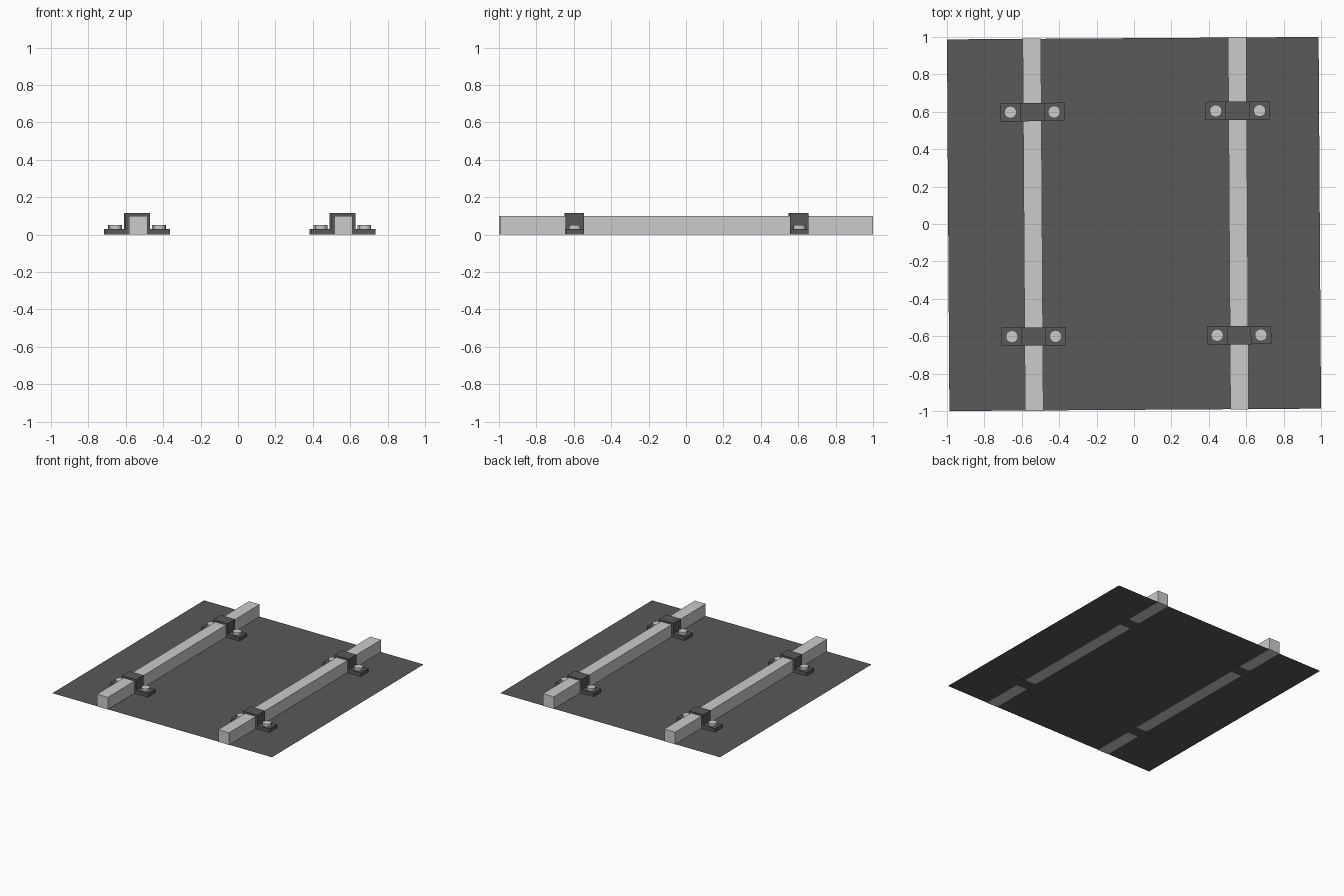
import bpy, bmesh
from math import radians
from mathutils import Matrix

if "Cube" in bpy.data.objects:
    bpy.data.objects.remove(bpy.data.objects["Cube"])

TURN = Matrix.Rotation(0.0065, 4, 'Z')   # whole model sits very slightly turned
SIDE = 1.987

dark = bpy.data.materials.new("dark_metal")
dark.diffuse_color = (0.1, 0.1, 0.1, 1)
dark.use_nodes = True
dark.node_tree.nodes["Principled BSDF"].inputs["Base Color"].default_value = dark.diffuse_color


def finish(name, bm, loc, mat=None):
    bmesh.ops.recalc_face_normals(bm, faces=bm.faces)
    mesh = bpy.data.meshes.new(name)
    bm.to_mesh(mesh)
    bm.free()
    obj = bpy.data.objects.new(name, mesh)
    obj.matrix_world = TURN @ Matrix.Translation(loc)
    if mat:
        mesh.materials.append(mat)
    bpy.context.collection.objects.link(obj)
    return obj


def box(name, size, loc):
    bm = bmesh.new()
    bmesh.ops.create_cube(bm, size=1)
    bmesh.ops.scale(bm, vec=size, verts=bm.verts)
    return finish(name, bm, loc)


def clamp(name, loc):
    # hat-shaped section, extruded along the rail
    half = [(0.172, 0), (0.172, 0.03), (0.065, 0.03), (0.065, 0.115)]
    section = half + [(-x, z) for x, z in reversed(half)]
    bm = bmesh.new()
    face = bm.faces.new([bm.verts.new((x, -0.049, z)) for x, z in section])
    ext = bmesh.ops.extrude_face_region(bm, geom=[face])
    moved = [g for g in ext["geom"] if isinstance(g, bmesh.types.BMVert)]
    bmesh.ops.translate(bm, vec=(0, 0.098, 0), verts=moved)
    finish(name, bm, loc, dark)


def bolt(name, loc):
    bm = bmesh.new()
    bmesh.ops.create_cone(bm, cap_ends=True, segments=16,
                          radius1=0.033, radius2=0.033, depth=0.022)
    finish(name, bm, loc)


# thin base sheet
bm = bmesh.new()
bmesh.ops.create_grid(bm, x_segments=1, y_segments=1, size=SIDE / 2)
finish("base_sheet", bm, (0, 0, 0.001), dark)

# rails, each held by two bolted clamps
for side, x in (("left", -0.54), ("right", 0.558)):
    box(f"{side}_rail", (0.098, SIDE + 0.004, 0.1), (x, 0, 0.0505))
    for end, y in (("front", -0.598), ("back", 0.602)):
        clamp(f"{side}_{end}_clamp", (x, y, 0))
        for tag, dx in (("outer", -0.117), ("inner", 0.117)):
            bolt(f"{side}_{end}_{tag}_bolt", (x + dx, y, 0.04))
